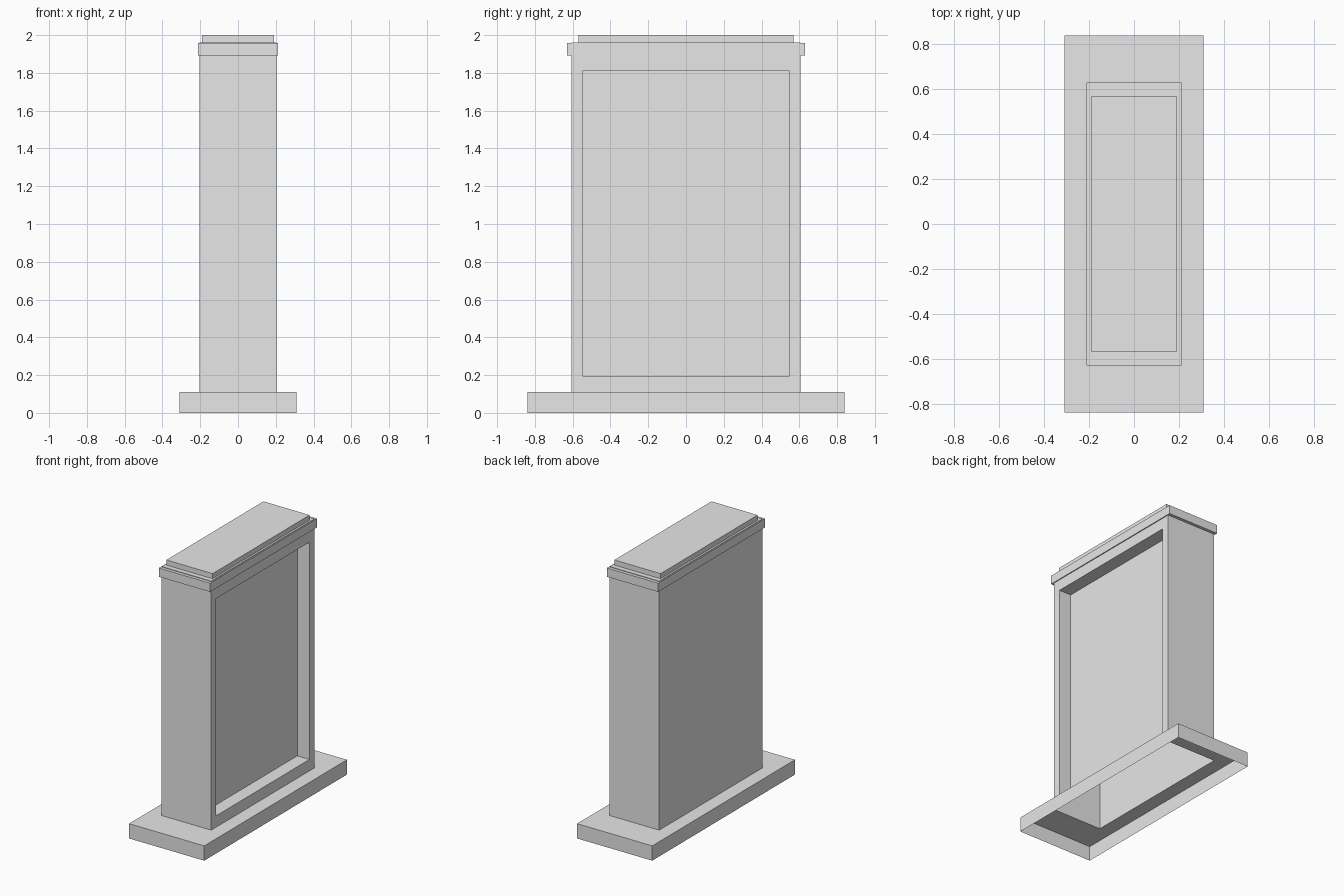
import bpy
import bmesh
from mathutils import Matrix

cube = bpy.data.objects.get("Cube")
if cube:
    bpy.data.objects.remove(cube, do_unlink=True)

# One plain grey for everything
grey = bpy.data.materials.new("plain_grey")
grey.use_nodes = True
grey.diffuse_color = (0.8, 0.8, 0.8, 1)
grey.node_tree.nodes["Principled BSDF"].inputs["Base Color"].default_value = (0.8, 0.8, 0.8, 1)


def rect(half_x, half_y, height, mid_y=0):
    """Corners of a rectangle, counter-clockwise from above."""
    return [(sx * half_x, mid_y + sy * half_y, height)
            for sx, sy in ((-1, -1), (1, -1), (1, 1), (-1, 1))]


def loft(name, loops, cap=False, open_sides=(), matrix=Matrix()):
    """Join successive rectangles with quads into an open shell."""
    bm = bmesh.new()
    rings = [[bm.verts.new(p) for p in loop] for loop in loops]
    for a, b in zip(rings, rings[1:]):
        for i in range(4):
            if i not in open_sides:
                j = (i + 1) % 4
                bm.faces.new((a[i], a[j], b[j], b[i]))
    if cap:
        bm.faces.new(rings[-1])
    bm.transform(matrix)
    mesh = bpy.data.meshes.new(name)
    bm.to_mesh(mesh)
    bm.free()
    mesh.materials.append(grey)
    obj = bpy.data.objects.new(name, mesh)
    bpy.context.collection.objects.link(obj)
    return obj


TX, TY = 0.204, 0.606          # tower half sizes
FLOOR, ROOF = 0.11, 1.962      # tower bottom and top
SILL, HEAD = 0.195, 1.81       # recess bottom and top

# Hollow plinth, open underneath, with a ledge around the tower
loft("plinth", [rect(0.309, 0.838, 0), rect(0.309, 0.838, FLOOR), rect(TX, TY, FLOOR)])

# Three plain tower walls; the +x side is left for the recessed panel
loft("tower_walls", [rect(TX, TY, FLOOR), rect(TX, TY, ROOF)], open_sides=(1,))

# Recessed wall, drawn flat and then turned to face +x
to_side = Matrix(((0, 0, 1, 0), (1, 0, 0, 0), (0, 1, 0, 0), (0, 0, 0, 1)))
mid, half = (SILL + HEAD) / 2, (HEAD - SILL) / 2
loft("recessed_panel",
     [rect(TY, (ROOF - FLOOR) / 2, TX, (ROOF + FLOOR) / 2),
      rect(0.548, half, TX, mid),
      rect(0.548, half, TX - 0.1, mid)],
     cap=True, matrix=to_side)

# Thin band around the head of the tower
loft("cornice", [rect(TX, TY, 1.892), rect(0.211, 0.629, 1.892),
                 rect(0.211, 0.629, 1.957), rect(TX, TY, 1.957)])

# Stepped slab closing the top
loft("top_slab", [rect(TX, TY, ROOF), rect(0.19, 0.57, ROOF), rect(0.19, 0.57, 2)], cap=True)
